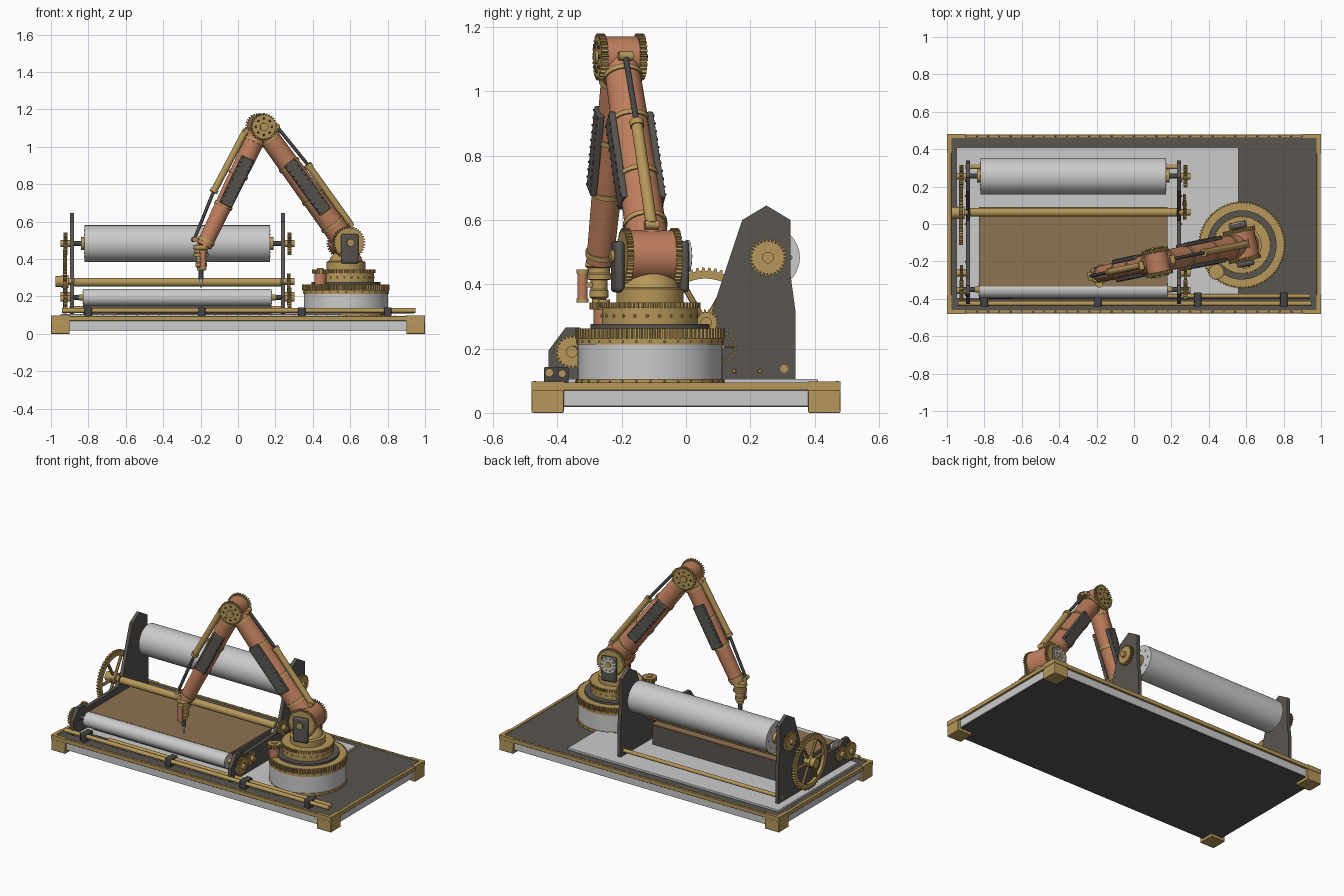
import bpy, bmesh
from math import sin, cos, pi, radians
from mathutils import Vector, Matrix

if "Cube" in bpy.data.objects:
    bpy.data.objects.remove(bpy.data.objects["Cube"])

def material(name, rgb):
    m = bpy.data.materials.new(name)
    m.diffuse_color = (*rgb, 1)
    m.use_nodes = True
    m.node_tree.nodes["Principled BSDF"].inputs["Base Color"].default_value = m.diffuse_color
    return m

BRASS = material("brass", (.47, .31, .10))
COPPER = material("copper", (.52, .21, .11))
DARK = material("dark_iron", (.10, .09, .08))
BLACK = material("black_steel", (.06, .06, .06))
WOOD = material("brown_sheet", (.27, .17, .085))
GREY = None
frame = Matrix()          # current assembly frame

def finish(name, bm, mat):
    bmesh.ops.recalc_face_normals(bm, faces=bm.faces)
    me = bpy.data.meshes.new(name)
    bm.to_mesh(me)
    bm.free()
    if mat:
        me.materials.append(mat)
    ob = bpy.data.objects.new(name, me)
    bpy.context.collection.objects.link(ob)
    ob.matrix_world = frame
    return ob

def aim(c, axis):
    return Matrix.Translation(c) @ Vector(axis).to_track_quat('Z', 'Y').to_matrix().to_4x4()

def rod(name, p, q, r, mat, r2=None, n=32):
    p, q = Vector(p), Vector(q)
    bm = bmesh.new()
    bmesh.ops.create_cone(bm, cap_ends=True, segments=n, radius1=r, radius2=r if r2 is None else r2,
                          depth=(q - p).length, matrix=aim((p + q) / 2, q - p))
    return finish(name, bm, mat)

def box(name, lo, hi, mat, bevel=0, m=Matrix()):
    lo, hi = Vector(lo), Vector(hi)
    bm = bmesh.new()
    bmesh.ops.create_cube(bm, matrix=m @ Matrix.Translation((lo + hi) / 2) @ Matrix.Diagonal((*(hi - lo), 1)))
    ob = finish(name, bm, mat)
    if bevel:
        b = ob.modifiers.new("bevel", 'BEVEL')
        b.width, b.segments = bevel, 2
    return ob

def gear(name, c, axis, r, w, teeth, mat=BRASS, inner=0, depth=.01):
    bm, m = bmesh.new(), aim(c, axis)
    outer = [((t + f) * 2 * pi / teeth, r - d) for t in range(teeth)
             for f, d in ((0, depth), (.15, 0), (.5, 0), (.65, depth))]
    loops = []
    for prof in [outer] + ([[(a, inner) for a, _ in outer]] if inner else []):
        loops.append([[bm.verts.new(m @ Vector((q * cos(a), q * sin(a), z))) for a, q in prof] for z in (-w / 2, w / 2)])
    def strip(a, b):
        for i in range(len(a)):
            j = (i + 1) % len(a)
            bm.faces.new((a[i], a[j], b[j], b[i]))
    strip(*loops[0])
    if inner:
        strip(*loops[1])
        strip(loops[0][0], loops[1][0])
        strip(loops[0][1], loops[1][1])
    else:
        bm.faces.new(loops[0][0])
        bm.faces.new(loops[0][1])
    return finish(name, bm, mat)

def spoked(name, c, axis, r, w, teeth, spokes):
    gear(name + "_rim", c, axis, r, w, teeth, inner=r * .8)
    m = aim(c, axis)
    rod(name + "_hub", m @ Vector((0, 0, -w)), m @ Vector((0, 0, w)), r * .2, BRASS)
    for i in range(spokes):
        a = 2 * pi * i / spokes
        rod(name + "_spoke", c, m @ Vector((r * .83 * cos(a), r * .83 * sin(a), 0)), r * .055, BRASS, n=8)

def rivets(name, points, axis_of, r=.006, mat=BRASS):
    bm = bmesh.new()
    for p in points:
        bmesh.ops.create_cone(bm, cap_ends=True, segments=8, radius1=r, radius2=r * .6, depth=r,
                              matrix=aim(p, axis_of(Vector(p))))
    return finish(name, bm, mat)

def lathe(name, prof, c, mat, n=48):
    bm = bmesh.new()
    vs = [bm.verts.new((c[0] + r, c[1], z)) for r, z in prof]
    es = [bm.edges.new(e) for e in zip(vs, vs[1:])]
    bmesh.ops.spin(bm, geom=vs + es, cent=(c[0], c[1], 0), axis=(0, 0, 1), angle=2 * pi, steps=n)
    bmesh.ops.remove_doubles(bm, verts=bm.verts, dist=1e-5)
    return finish(name, bm, mat)

# base slab, trim, corner feet
box("base_body", (-.985, -.465, .022), (.985, .465, .088), GREY)
box("base_underside", (-.98, -.46, .018), (.98, .46, .022), DARK)
box("base_top", (-.985, -.465, .086), (.985, .465, .091), DARK)
box("machine_bed", (-.95, -.40, .09), (.56, .41, .105), GREY, .003)
for s in (-1, 1):
    box("trim_long", (-.997, s * .47 - .008, .07), (.997, s * .47 + .008, .095), BRASS, .002)
    box("trim_short", (s * .987 - .01, -.475, .07), (s * .987 + .01, .475, .095), BRASS, .002)
    rivets("trim_rivets", [(x * .06, s * .47, .096) for x in range(-15, 16)], lambda p: (0, 0, 1))
    for t in (-1, 1):
        box("corner_foot", sorted_lo := (min(s, s * .9), min(t * .48, t * .38), 0),
            (max(s, s * .9), max(t * .48, t * .38), .07), BRASS, .003)
        box("corner_strap_x", (min(s, s * .9), t * .47 - .01, .07), (max(s, s * .9), t * .47 + .01, .098), BRASS)
        box("corner_strap_y", (s * .988 - .012, min(t * .48, t * .38), .07), (s * .988 + .012, max(t * .48, t * .38), .098), BRASS)

# side plates of the roller press
PLATE = [(-.427, .105), (.34, .105), (.34, .32), (.325, .43), (.325, .60), (.25, .645), (.175, .60),
         (.075, .30), (.02, .245), (-.29, .235), (-.33, .265), (-.375, .265), (-.427, .195)]
for px, side in ((-.887, -1), (.24, 1)):
    bm = bmesh.new()
    f = bm.faces.new([bm.verts.new((px - .011, y, z)) for y, z in PLATE])
    new = bmesh.ops.extrude_face_region(bm, geom=[f])["geom"]
    bmesh.ops.translate(bm, vec=(.022, 0, 0), verts=[v for v in new if isinstance(v, bmesh.types.BMVert)])
    finish("side_plate", bm, DARK)
    out = px + side * .012
    rivets("plate_bolts", [(out, y, .13) for y in (-.38, -.2, 0, .15, .23)], lambda p: (side, 0, 0), .008)
    gx = px + side * .035
    ax = (side, 0, 0)
    gear("rear_roller_gear", (gx, .255, .483), ax, .06, .022, 28)
    gear("front_roller_gear", (gx, -.355, .19), ax, .055, .022, 24)
    gear("idler_gear", (gx, -.262, .205), ax, .043, .018, 20)
    for y, z in ((.255, .483), (-.355, .19), (.063, .28), (-.262, .205)):
        rod("axle_hub", (px, y, z), (px + side * .062, y, z), .018, BRASS)
spoked("drive_wheel", (-.925, .06, .28), (1, 0, 0), .172, .02, 56, 6)
rod("drive_wheel_cap", (-.975, .06, .28), (-.92, .06, .28), .03, BRASS)
spoked("tension_wheel", (.27, .11, .205), (1, 0, 0), .05, .014, 24, 4)
gear("feed_gear", (.272, .063, .28), (1, 0, 0), .042, .02, 20)

# rollers and table
def roller(name, y, z, r, x0, x1):
    rod(name, (x0, y, z), (x1, y, z), r, GREY, n=64)
    rod(name + "_shaft", (-.93, y, z), (.295, y, z), .014, BLACK)
    for x, s in ((x0, -1), (x1, 1)):
        rod(name + "_end_hub", (x, y, z), (x + s * .02, y, z), r * .35, BRASS)
        rivets(name + "_end_bolts", [(x, y + r * .7 * cos(a * pi / 4), z + r * .7 * sin(a * pi / 4)) for a in range(8)],
               lambda p: (s, 0, 0), r * .08, GREY)
roller("rear_roller", .256, .483, .098, -.82, .17)
roller("front_roller", -.35, .195, .046, -.83, .18)
rod("feed_bar", (-.876, .063, .277), (.23, .063, .277), .023, BRASS)
rod("rear_tie_rod", (-.9, .305, .137), (.252, .305, .137), .012, BRASS)
box("table", (-.83, -.29, .105), (.18, .085, .232), DARK)
box("brown_sheet", (-.83, -.335, .232), (.18, .092, .24), WOOD)

# front guide rails
rod("guide_rail_outer", (-.94, -.425, .125), (.95, -.425, .125), .013, BRASS)
rod("guide_rail_inner", (-.65, -.385, .122), (.94, -.385, .122), .012, BRASS)
rod("guide_piston", (-.83, -.39, .122), (-.65, -.39, .122), .008, BLACK)
for x in (-.8, -.195, .34, .8):
    box("rail_clamp", (x - .02, -.442, .09), (x + .02, -.365, .142), BLACK, .004)

# turntable, built in the arm frame: local x points along the arm
frame = Matrix.Translation((.577, -.112, 0)) @ Matrix.Rotation(radians(191.6), 4, 'Z')
Z = (0, 0, 1)
radial = lambda p: (p.x, p.y, 0)
ring = lambda r, z, n: [(r * cos(2 * pi * i / n), r * sin(2 * pi * i / n), z) for i in range(n)]
rod("turntable_drum", (0, 0, .09), (0, 0, .225), .225, GREY, n=72)
rod("drum_flange", (0, 0, .09), (0, 0, .106), .23, BRASS, n=72)
rod("drum_band", (0, 0, .212), (0, 0, .232), .228, BRASS, n=72)
gear("slewing_gear", (0, 0, .247), Z, .234, .032, 90)
rod("turntable_disc", (0, 0, .262), (0, 0, .277), .185, DARK, n=64)
rod("turntable_ring", (0, 0, .275), (0, 0, .33), .15, BRASS, n=64)
gear("upper_gear", (0, 0, .335), Z, .157, .018, 64, depth=.007)
rivets("ring_rivets", ring(.151, .302, 24), radial)
rivets("flange_rivets", ring(.23, .098, 32), radial, .005)
rivets("band_rivets", ring(.228, .222, 32), radial, .005)
lathe("pedestal", [(0, .34), (.105, .34), (.105, .385), (.09, .39), (.082, .41), (.06, .432), (0, .44)], (0, 0), BRASS)

# shoulder
S, E, W = Vector((0, 0, .487)), Vector((.462, 0, 1.107)), Vector((.775, 0, .47))
Y = Vector((0, 1, 0))
rod("shoulder_housing", S - .068 * Y, S + .068 * Y, .081, COPPER, n=48)
for s in (-1, 1):
    gear("shoulder_gear", S + s * .078 * Y, Y, .088, .02, 36)
    box("shoulder_bracket", (-.048, s * .103 - .014, .375), (.048, s * .103 + .014, .535), DARK, .012)
    rod("shoulder_pin", S, S + s * .127 * Y, .02, BRASS)
rod("shoulder_dial", S - .115 * Y, S - .123 * Y, .05, GREY)
rivets("dial_studs", [S - .124 * Y + Vector((.038 * cos(i * pi / 5), 0, .038 * sin(i * pi / 5))) for i in range(10)],
       lambda p: -Y, .006)

# arm segments with bands, side panels and pistons
def segment(name, p, q, r1, r2, bands, panel):
    d = (q - p).normalized()
    rod(name, p, q, r1, COPPER, r2, 48)
    for t in bands:
        c, r = p.lerp(q, t), r1 + (r2 - r1) * t + .005
        rod(name + "_band", c - d * .008, c + d * .008, r, BRASS, n=48)
    c = p.lerp(q, panel[0])
    x = Y.cross(d)
    m = Matrix((x, Y, d)).transposed().to_4x4()
    m.translation = c
    h = panel[1] / 2
    for s in (-1, 1):
        v = s * (r1 + (r2 - r1) * panel[0])
        box(name + "_panel", (-.036, v - .01, -h), (.036, v + .01, h), DARK, .004, m)
        rivets(name + "_panel_rivets", [m @ Vector((k * .029, v + s * .011, -h + .012 + i * (2 * h - .024) / 10))
                                       for k in (-1, 1) for i in range(11)], lambda p: s * Y, .005, DARK)

def piston(name, a, b, c):
    a, b, c = Vector(a), Vector(b), Vector(c)
    rod(name + "_barrel", a, b, .018, BRASS)
    rod(name + "_collar", b.lerp(a, .05), b, .022, BRASS)
    rod(name + "_stem", b, c, .009, BLACK)
    for e in (a, c):
        rod(name + "_pivot", e - .022 * Y, e + .022 * Y, .014, BRASS)

segment("upper_arm", S, E, .066, .054, (.16, .39, .67, .9), (.48, .33))
segment("forearm", E, W, .054, .042, (.12, .4, .66, .96), (.46, .28))
piston("upper_piston", (-.025, 0, .585), (.21, 0, .907), (.378, 0, 1.11))
piston("forearm_piston", (.548, 0, 1.085), (.724, 0, .757), (.828, 0, .505))

# elbow
rod("elbow_housing", E - .056 * Y, E + .056 * Y, .063, COPPER, n=48)
for s in (-1, 1):
    gear("elbow_gear", E + s * .062 * Y, Y, .073, .022, 30)
    rod("elbow_cap", E, E + s * .082 * Y, .022, BRASS)
    rivets("elbow_studs", [E + s * .075 * Y + Vector((.044 * cos(i * pi / 4), 0, .044 * sin(i * pi / 4))) for i in range(8)],
           lambda p: s * Y, .007, DARK)

# wrist and engraving tool
T = (.79, 0)
lathe("wrist", [(0, .48), (.04, .475), (.043, .455), (.035, .45), (.035, .435), (.04, .43), (.04, .415), (0, .41)], T, BRASS)
lathe("tool_body", [(0, .415), (.026, .415), (.026, .385), (.03, .38), (.03, .36), (.022, .355), (.022, .34), (0, .34)], T, BRASS)
rod("tool_holder", (*T, .29), (*T, .345), .013, BLACK)
rod("tool_point", (*T, .245), (*T, .29), .002, GREY, .01)
rod("tool_motor", (.79, .052, .35), (.79, .052, .44), .016, COPPER)
for z in (.35, .44):
    rod("tool_motor_cap", (.79, .052, z - .006), (.79, .052, z + .006), .019, BRASS)
box("tool_motor_mount", (.778, 0, .39), (.802, .05, .405), BRASS)

# slewing motor beside the turntable
frame = Matrix()
rod("slew_motor", (.44, -.255, .255), (.44, -.255, .325), .032, COPPER)
gear("slew_pinion", (.44, -.255, .333), Z, .045, .022, 20, depth=.007)
rod("slew_pinion_cap", (.44, -.255, .34), (.44, -.255, .352), .018, BRASS)

# smooth round surfaces, keep edges sharp
bpy.context.view_layer.update()
for ob in bpy.context.scene.objects:
    ob.select_set(True)
    bpy.context.view_layer.objects.active = ob
bpy.ops.object.shade_smooth_by_angle(angle=radians(30))
